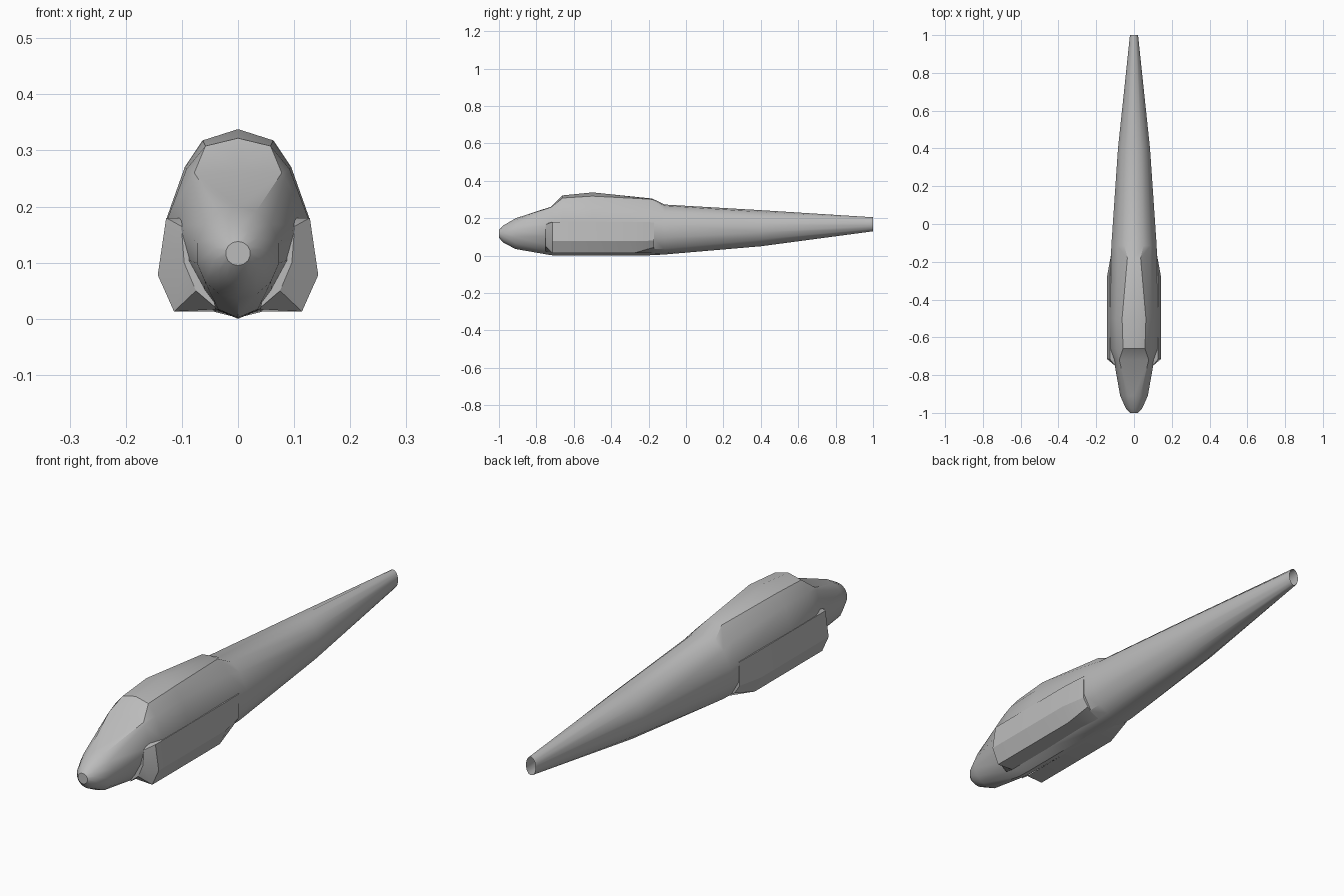
import bpy, bmesh, math

if "Cube" in bpy.data.objects:
    bpy.data.objects.remove(bpy.data.objects["Cube"])

grey = bpy.data.materials.new("fuselage_grey")
grey.diffuse_color = (0.5, 0.5, 0.5, 1)
grey.use_nodes = True
grey.node_tree.nodes["Principled BSDF"].inputs["Base Color"].default_value = grey.diffuse_color


def oval(y, bottom, top, width, n=7):
    """Half oval section, from top centre to bottom centre."""
    mid, h = (top + bottom) / 2, (top - bottom) / 2
    pts = []
    for i in range(n + 1):
        a = math.pi * i / n
        x = 0 if i in (0, n) else width * math.sin(a)
        pts.append((x, mid + h * math.cos(a)))
    return y, pts


def loft(name, sections, cap_start, cap_end, angle):
    """Skin the right half through the sections, then mirror it."""
    bm = bmesh.new()
    rings = [[bm.verts.new((x, y, z)) for x, z in pts] for y, pts in sections]
    for a, b in zip(rings, rings[1:]):
        for i in range(len(a) - 1):
            bm.faces.new((a[i], a[i + 1], b[i + 1], b[i]))
    if cap_start:
        bm.faces.new(rings[0][::-1])
    if cap_end:
        bm.faces.new(rings[-1])
    # outward normals: first side strip should point to +x
    bm.normal_update()
    side = max(bm.faces, key=lambda f: abs(f.normal.x) * f.calc_area())
    if side.normal.x < 0:
        bmesh.ops.reverse_faces(bm, faces=bm.faces[:])
    mesh = bpy.data.meshes.new(name)
    bm.to_mesh(mesh)
    bm.free()
    mesh.materials.append(grey)
    obj = bpy.data.objects.new(name, mesh)
    bpy.context.collection.objects.link(obj)
    mirror = obj.modifiers.new("mirror", 'MIRROR')
    mirror.merge_threshold = 0.0005
    bpy.ops.object.select_all(action='DESELECT')
    bpy.context.view_layer.objects.active = obj
    obj.select_set(True)
    bpy.ops.object.modifier_apply(modifier="mirror")
    bpy.ops.object.shade_smooth_by_angle(angle=math.radians(angle))
    return obj


# Fuselage: nose, windshield, cabin roof and long open-ended tail
loft("fuselage", [
    oval(-1.0, 0.095, 0.138, 0.022),
    oval(-0.975, 0.068, 0.162, 0.045),
    oval(-0.91, 0.035, 0.20, 0.075),
    (-0.72, [(0, .262), (.078, .26), (.084, .25), (.107, .165),
             (.09, .105), (.06, .05), (.035, .017), (0, .002)]),
    (-0.66, [(0, .322), (.058, .308), (.092, .267), (.125, .18),
             (.11, .105), (.07, .045), (.038, .017), (0, .0)]),
    (-0.50, [(0, .338), (.063, .318), (.095, .27), (.127, .18),
             (.118, .10), (.08, .038), (.04, .017), (0, .0)]),
    (-0.18, [(0, .305), (.035, .301), (.085, .25), (.122, .175),
             (.119, .095), (.085, .035), (.04, .012), (0, .002)]),
    (-0.115, [(0, .273), (.05, .267), (.088, .235), (.12, .17),
              (.117, .095), (.085, .037), (.043, .013), (0, .006)]),
    oval(0.40, 0.05, 0.243, 0.087),
    oval(1.0, 0.13, 0.205, 0.022),
], True, False, 32)

# Side sponsons: faceted lower bulges either side of the cabin
full = [(.09, .18), (.128, .18), (.143, .078), (.114, .013), (.04, .017)]
loft("side_sponsons", [
    (-0.75, [(.08, .17), (.101, .165), (.096, .10), (.075, .05), (.04, .02)]),
    (-0.715, full),
    (-0.28, full),
    (-0.17, [(.09, .18), (.123, .178), (.123, .08), (.10, .045), (.04, .013)]),
], True, True, 30)
